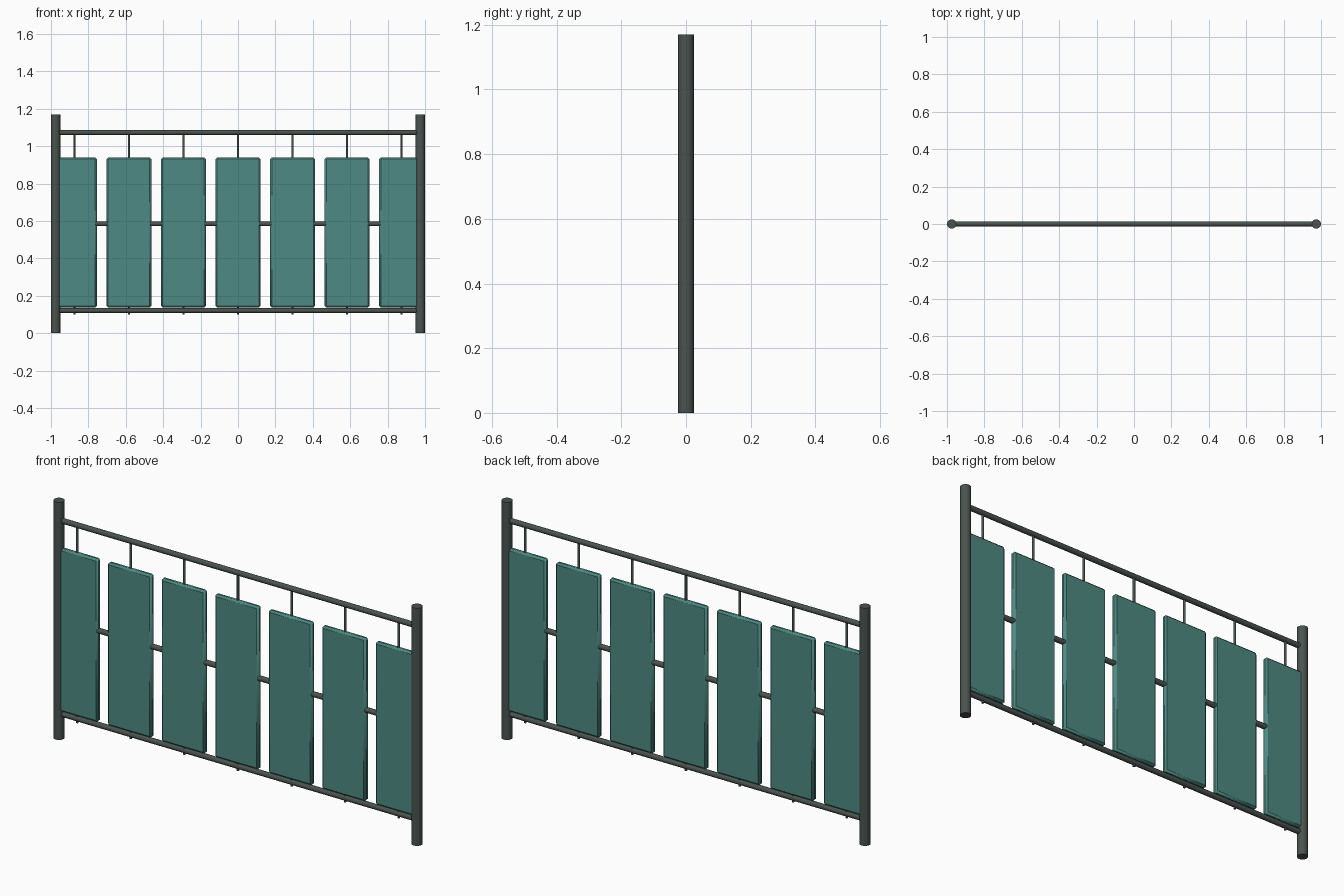
import bpy
from math import pi

cube = bpy.data.objects.get("Cube")
if cube:
    bpy.data.objects.remove(cube, do_unlink=True)


def make_material(name, color):
    mat = bpy.data.materials.new(name)
    mat.use_nodes = True
    mat.diffuse_color = color
    mat.node_tree.nodes["Principled BSDF"].inputs["Base Color"].default_value = color
    return mat


steel = make_material("dark_grey_steel", (0.068, 0.088, 0.078, 1))
teal = make_material("teal_panel", (0.076, 0.255, 0.227, 1))


def finish(name, mat):
    obj = bpy.context.object
    obj.name = name
    obj.data.materials.append(mat)
    bpy.ops.object.shade_smooth_by_angle(angle=pi / 5)
    return obj


def tube(name, radius, length, location, sides, along_x=False):
    bpy.ops.mesh.primitive_cylinder_add(
        vertices=sides, radius=radius, depth=length, location=location,
        rotation=(0, pi / 2 if along_x else 0, 0))
    return finish(name, steel)


# End posts
POST_X, POST_R, POST_H = 0.975, 0.025, 1.17
for side, sign in (("left", 1), ("right", -1)):
    tube(side + "_post", POST_R, POST_H, (sign * POST_X, 0, POST_H / 2), 20)

# Horizontal rails between the posts
for name, z in (("bottom_rail", 0.121), ("middle_rail", 0.585), ("top_rail", 1.073)):
    tube(name, 0.013, 2 * POST_X, (0, 0, z), 12, along_x=True)

# Infill panels, each carried on a thin hanger bar
COUNT, SPACING = 7, 0.2917
LOW, HIGH = 0.137, 0.94
for i in range(COUNT):
    x = (i - (COUNT - 1) / 2) * SPACING
    tube(f"hanger_bar_{i + 1}", 0.006, 0.97, (x, 0, 0.585), 10)

    bpy.ops.mesh.primitive_cube_add(size=1, location=(x, 0, (LOW + HIGH) / 2))
    bpy.context.object.scale = (0.24, 0.028, HIGH - LOW)
    bpy.ops.object.transform_apply(location=False, rotation=False, scale=True)
    panel = finish(f"panel_{i + 1}", teal)
    bevel = panel.modifiers.new("chamfered_edges", "BEVEL")
    bevel.width = 0.009
    bevel.segments = 1
